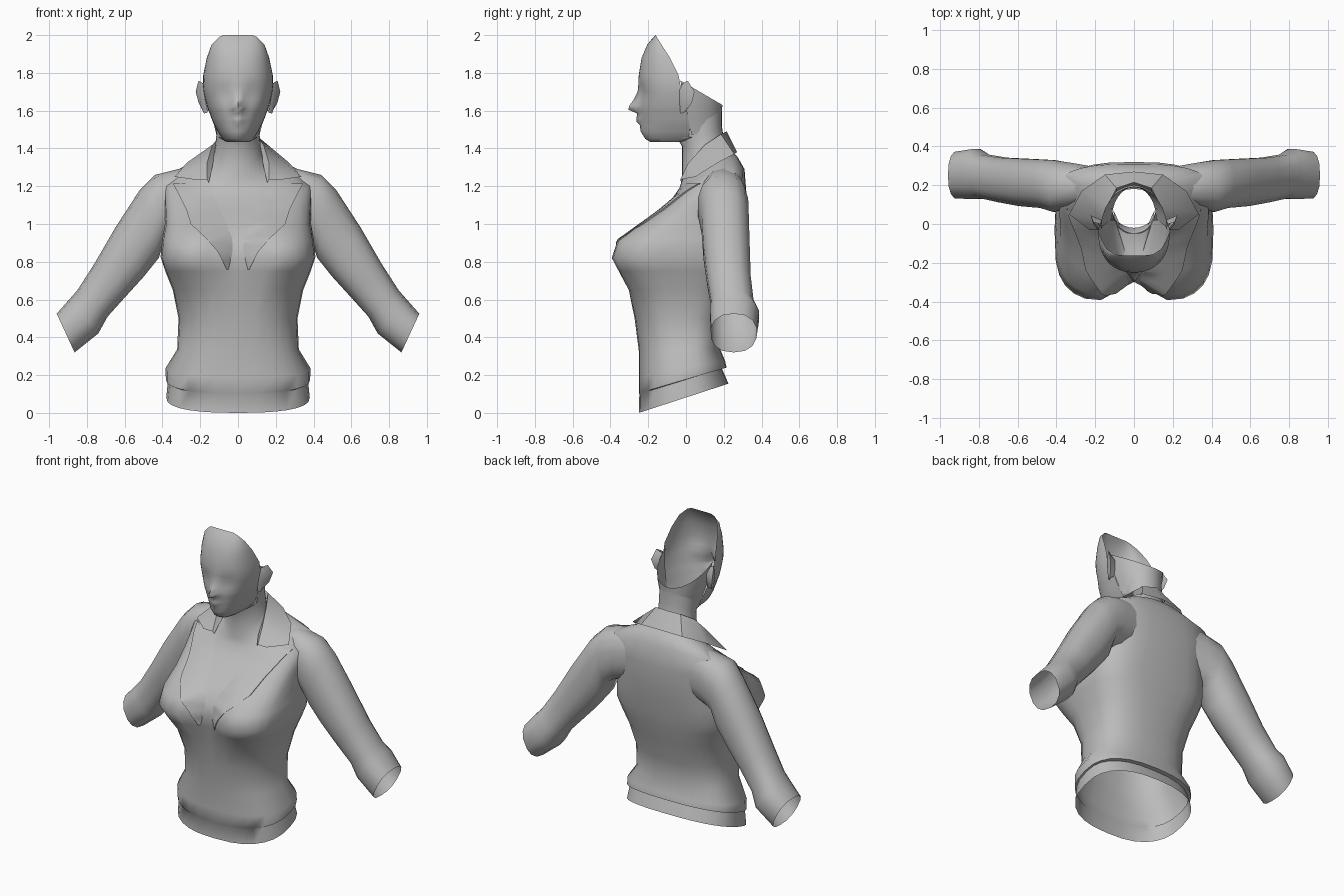
import bpy, bmesh, math
from mathutils import Vector
from mathutils.bvhtree import BVHTree

cloth = bpy.data.materials.new("plain grey")
cloth.diffuse_color = (0.5, 0.5, 0.5, 1)


def finish(name, rows, closed, angle=60, flip=False):
    """Skin a list of equal-length point rows into one smooth shell."""
    bm = bmesh.new()
    grid = [[bm.verts.new(p) for p in row] for row in rows]
    n = len(rows[0])
    for a, b in zip(grid, grid[1:]):
        for i in range(n if closed else n - 1):
            j = (i + 1) % n
            quad = (a[i], a[j], b[j], b[i])
            bm.faces.new(quad[::-1] if flip else quad)
    bmesh.ops.remove_doubles(bm, verts=bm.verts, dist=0.0005)
    me = bpy.data.meshes.new(name)
    bm.to_mesh(me)
    bm.free()
    me.materials.append(cloth)
    ob = bpy.data.objects.new(name, me)
    bpy.context.collection.objects.link(ob)
    bpy.ops.object.select_all(action='DESELECT')
    ob.select_set(True)
    bpy.context.view_layer.objects.active = ob
    bpy.ops.object.shade_smooth_by_angle(angle=math.radians(angle))
    return ob


def power(v, e):
    return math.copysign(abs(v) ** e, v)


def ring(zf, zb, w, yf, yb, yc, e=0.8, cleft=0.0, n=28):
    """Tilted, squared-off oval; cleft pushes the front centre inward."""
    pts = []
    for i in range(n):
        a = 2 * math.pi * i / n
        c, s = power(math.cos(a), e), power(math.sin(a), e)
        y = yc + s * (yb - yc if s > 0 else yc - yf)
        x = w * c
        if s < 0:
            y += cleft * math.exp(-(x / 0.11) ** 2)
        t = (y - yf) / (yb - yf)
        pts.append(Vector((x, y, zf + (zb - zf) * t)))
    return pts


# Body: hem band, jacket, chest and neck
body = finish("jacket_body_and_neck", [ring(*r) for r in (
    (0.0, 0.155, 0.38, -0.25, 0.225, 0.0),
    (0.10, 0.235, 0.37, -0.247, 0.19, 0.0),
    (0.105, 0.24, 0.382, -0.25, 0.215, 0.0),
    (0.19, 0.275, 0.384, -0.25, 0.207, 0.0),
    (0.33, 0.34, 0.322, -0.25, 0.18, 0.0),
    (0.50, 0.50, 0.315, -0.272, 0.205, 0.0),
    (0.65, 0.65, 0.345, -0.318, 0.245, 0.0, 0.72, 0.03),
    (0.75, 0.75, 0.385, -0.375, 0.27, -0.02, 0.64, 0.08),
    (0.82, 0.83, 0.41, -0.408, 0.285, -0.03, 0.58, 0.11),
    (0.91, 0.93, 0.40, -0.38, 0.30, 0.0, 0.6, 0.10),
    (0.99, 1.03, 0.385, -0.27, 0.315, 0.05, 0.66, 0.04),
    (1.07, 1.16, 0.39, -0.155, 0.32, 0.12, 0.72, 0.01),
    (1.14, 1.29, 0.39, -0.07, 0.31, 0.18, 0.75),
    (1.19, 1.36, 0.28, -0.035, 0.27, 0.14, 0.9),
    (1.23, 1.40, 0.15, -0.022, 0.215, 0.09, 1.0),
    (1.32, 1.45, 0.122, -0.02, 0.20, 0.09, 1.0),
    (1.41, 1.52, 0.115, -0.02, 0.19, 0.09, 1.0),
    (1.46, 1.60, 0.115, -0.05, 0.19, 0.08, 1.0))], True)

# Sleeves: outer x,z / inner x,z / front y, back y
SLEEVE = ((0.15, 1.30, 0.20, 1.00, 0.14, 0.29),
          (0.30, 1.295, 0.34, 0.95, 0.08, 0.317),
          (0.44, 1.26, 0.385, 0.92, 0.06, 0.332),
          (0.52, 1.18, 0.42, 0.82, 0.08, 0.335),
          (0.65, 0.98, 0.50, 0.72, 0.09, 0.34),
          (0.76, 0.79, 0.60, 0.61, 0.11, 0.345),
          (0.85, 0.65, 0.69, 0.51, 0.13, 0.36),
          (0.885, 0.61, 0.74, 0.42, 0.125, 0.39),
          (0.96, 0.525, 0.865, 0.32, 0.13, 0.375))
for side, name in ((1, "sleeve_left"), (-1, "sleeve_right")):
    rows = []
    for ox, oz, ix, iz, yf, yb in SLEEVE:
        row = []
        for i in range(14):
            a = 2 * math.pi * i / 14
            t = 0.5 + 0.5 * power(math.cos(a), 0.85)
            y = (yf + yb) / 2 + (yb - yf) / 2 * power(math.sin(a), 0.85)
            row.append((side * (ix + (ox - ix) * t), y, iz + (oz - iz) * t))
        rows.append(row)
    finish(name, rows, True, flip=side < 0)

# Nape rising behind the ears
nape = []
for w, y0, y1, z0, z1 in ((0.114, 0.03, 0.19, 1.47, 1.50), (0.135, 0.01, 0.19, 1.56, 1.56),
                          (0.16, -0.01, 0.19, 1.65, 1.60), (0.172, -0.03, 0.193, 1.76, 1.63)):
    nape.append([(w * math.cos(a), y0 + (y1 - y0) * math.sin(a), z0 + (z1 - z0) * math.sin(a))
                 for a in (math.pi * i / 12 for i in range(13))])
finish("nape", nape, False)

# Face shell: z, half width, front y, back y, centre bump, eye recess
FACE = ((1.46, 0.105, -0.05, 0.07, 0, 0), (1.435, 0.06, -0.19, -0.03, 0, 0),
        (1.45, 0.083, -0.215, 0.01, 0, 0), (1.49, 0.108, -0.235, 0.02, 0.005, 0),
        (1.525, 0.126, -0.235, 0.02, 0.01, 0), (1.54, 0.133, -0.237, 0.015, 0.025, 0),
        (1.56, 0.141, -0.24, 0.01, 0.022, 0), (1.585, 0.15, -0.243, 0.01, 0.015, 0),
        (1.605, 0.158, -0.245, 0.0, 0.06, 0), (1.625, 0.165, -0.246, 0.0, 0.055, 0),
        (1.66, 0.174, -0.246, -0.01, 0.03, 0.006), (1.70, 0.182, -0.247, -0.02, 0.01, 0.013),
        (1.735, 0.185, -0.25, -0.03, 0.003, 0.004), (1.79, 0.184, -0.25, -0.04, 0, 0),
        (1.88, 0.165, -0.235, -0.085, 0, 0), (1.95, 0.14, -0.205, -0.13, 0, 0),
        (1.99, 0.10, -0.172, -0.155, 0, 0), (2.0, 0.075, -0.162, -0.16, 0, 0))
rows = []
for z, w, yf, yb, bump, eye in FACE:
    row = []
    for i in range(25):
        a = math.pi * i / 24
        x = -w * power(math.cos(a), 0.9)
        y = yb + (yf - yb) * math.sin(a) ** 0.85
        y += eye * math.exp(-((abs(x) - 0.075) / 0.045) ** 2) - bump * math.exp(-(x / 0.026) ** 2)
        row.append((x, y, z))
    rows.append(row)
finish("face", rows, False, 75)

# Ears
for side, name in ((1, "ear_left"), (-1, "ear_right")):
    rows = [[(side * x, y, z) for x, y, z in r] for r in (
        ((0.16, -0.03, 1.59), (0.172, -0.035, 1.65), (0.183, -0.035, 1.71), (0.18, -0.02, 1.74)),
        ((0.18, -0.025, 1.585), (0.20, -0.01, 1.64), (0.21, 0.0, 1.70), (0.20, 0.0, 1.755)),
        ((0.178, -0.01, 1.59), (0.208, 0.03, 1.64), (0.224, 0.045, 1.70), (0.21, 0.01, 1.757)),
        ((0.155, 0.0, 1.60), (0.16, 0.015, 1.65), (0.165, 0.02, 1.70), (0.175, 0.0, 1.74)))]
    finish(name, rows, False, flip=side > 0)

# Turned-down collar: stand, fold and outer edge, from centre back to front
STAND = ((0, 0.195, 1.43), (0.09, 0.165, 1.41), (0.125, 0.09, 1.36), (0.14, 0.01, 1.28), (0.155, -0.025, 1.22))
FOLD = ((0, 0.215, 1.49), (0.09, 0.185, 1.475), (0.135, 0.10, 1.42), (0.165, 0.01, 1.32), (0.165, -0.03, 1.235))
EDGE = ((0, 0.27, 1.38), (0.15, 0.255, 1.37), (0.27, 0.17, 1.325), (0.335, 0.05, 1.25), (0.23, -0.03, 1.235))


def both(half):
    return [(-x, y, z) for x, y, z in half[:0:-1]] + list(half)


finish("collar", [both(STAND), both(FOLD), both(EDGE)], False, 40)

# Lapels laid over the chest: z, inner x, outer x
LAPEL = ((0.76, 0.05, 0.06), (0.85, 0.03, 0.105), (0.92, 0.03, 0.165), (1.0, 0.06, 0.25),
         (1.08, 0.10, 0.275), (1.15, 0.13, 0.31), (1.215, 0.155, 0.345))
tree = BVHTree.FromObject(body, bpy.context.evaluated_depsgraph_get())
cuts = [tuple(p + (q - p) * k / 4 for p, q in zip(a, b))
        for a, b in zip(LAPEL, LAPEL[1:]) for k in range(4)] + [LAPEL[-1]]
for side, name in ((1, "lapel_left"), (-1, "lapel_right")):
    rows = []
    for z, xi, xo in cuts:
        row = []
        for i in range(8):
            x = side * (xi + (xo - xi) * i / 7)
            hit = tree.ray_cast(Vector((x, -2, z)), Vector((0, 1, 0)))[0]
            row.append((x, (hit.y if hit else 0.0) - 0.001 - 0.011 * i / 7, z))
        row.append((row[-1][0], row[-1][1] + 0.014, z))
        rows.append(row)
    finish(name, rows, False, 50, flip=side < 0)
